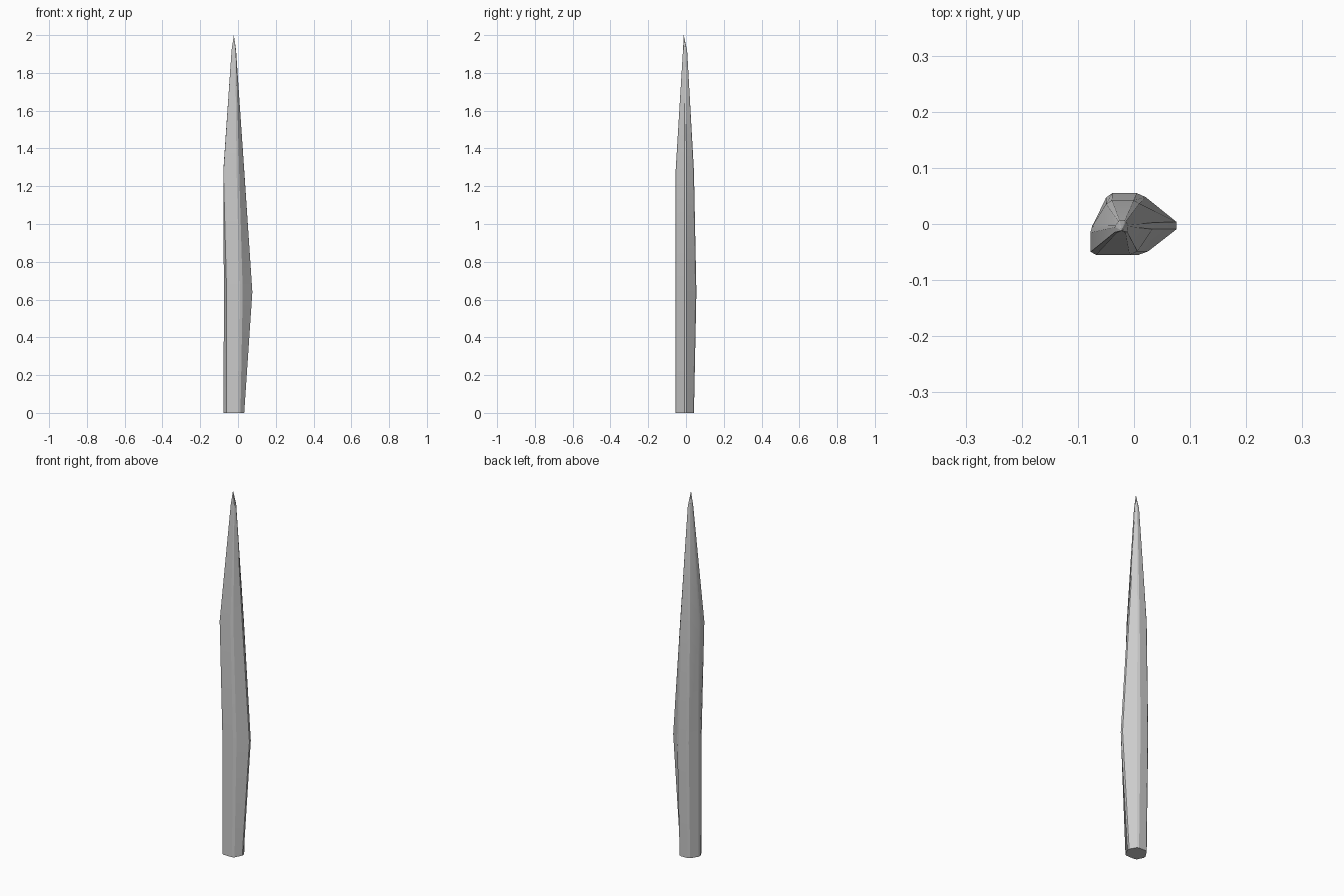
import bpy, bmesh
from mathutils import Vector

if "Cube" in bpy.data.objects:
    bpy.data.objects.remove(bpy.data.objects["Cube"])

# Six-sided outline at each height: right, back right, back left, left, front left, front right
RINGS = [
    (0.00, [(0.036, -0.003), (0.010, 0.042), (-0.046, 0.042), (-0.079, -0.010), (-0.058, -0.055), (0.010, -0.055)]),
    (0.64, [(0.084, -0.003), (0.012, 0.055), (-0.046, 0.055), (-0.077, -0.010), (-0.058, -0.055), (0.017, -0.055)]),
    (1.28, [(0.037, -0.003), (0.006, 0.042), (-0.046, 0.042), (-0.078, -0.010), (-0.077, -0.055), (0.002, -0.055)]),
    (1.92, [(-0.010, -0.003), (-0.015, 0.006), (-0.027, 0.006), (-0.034, -0.004), (-0.034, -0.016), (-0.012, -0.016)]),
]
TIP = (-0.022, -0.012, 2.0)
CUT = 0.12


def blunt(corners):
    """Replace every corner with a narrow chamfer."""
    pts = [Vector(c) for c in corners]
    out = []
    for i, p in enumerate(pts):
        out.append(p.lerp(pts[i - 1], CUT))
        out.append(p.lerp(pts[(i + 1) % len(pts)], CUT))
    return out


# Faceted spike body, lofted through the rings
bm = bmesh.new()
loops = [[bm.verts.new((p.x, p.y, z)) for p in blunt(c)] for z, c in RINGS]
n = len(loops[0])
for a, b in zip(loops, loops[1:]):
    for i in range(n):
        j = (i + 1) % n
        bm.faces.new((a[i], a[j], b[j], b[i]))
bm.faces.new(loops[0][::-1])

# Pointed tip
tip = bm.verts.new(TIP)
for i in range(n):
    bm.faces.new((loops[-1][i], loops[-1][(i + 1) % n], tip))
bmesh.ops.recalc_face_normals(bm, faces=bm.faces)

mesh = bpy.data.meshes.new("crystal_spike")
bm.to_mesh(mesh)
bm.free()
spike = bpy.data.objects.new("crystal_spike", mesh)
bpy.context.collection.objects.link(spike)

# Crisp facets with soft shading across the gentle bends
bpy.context.view_layer.objects.active = spike
spike.select_set(True)
bpy.ops.object.shade_smooth_by_angle(angle=0.26)
